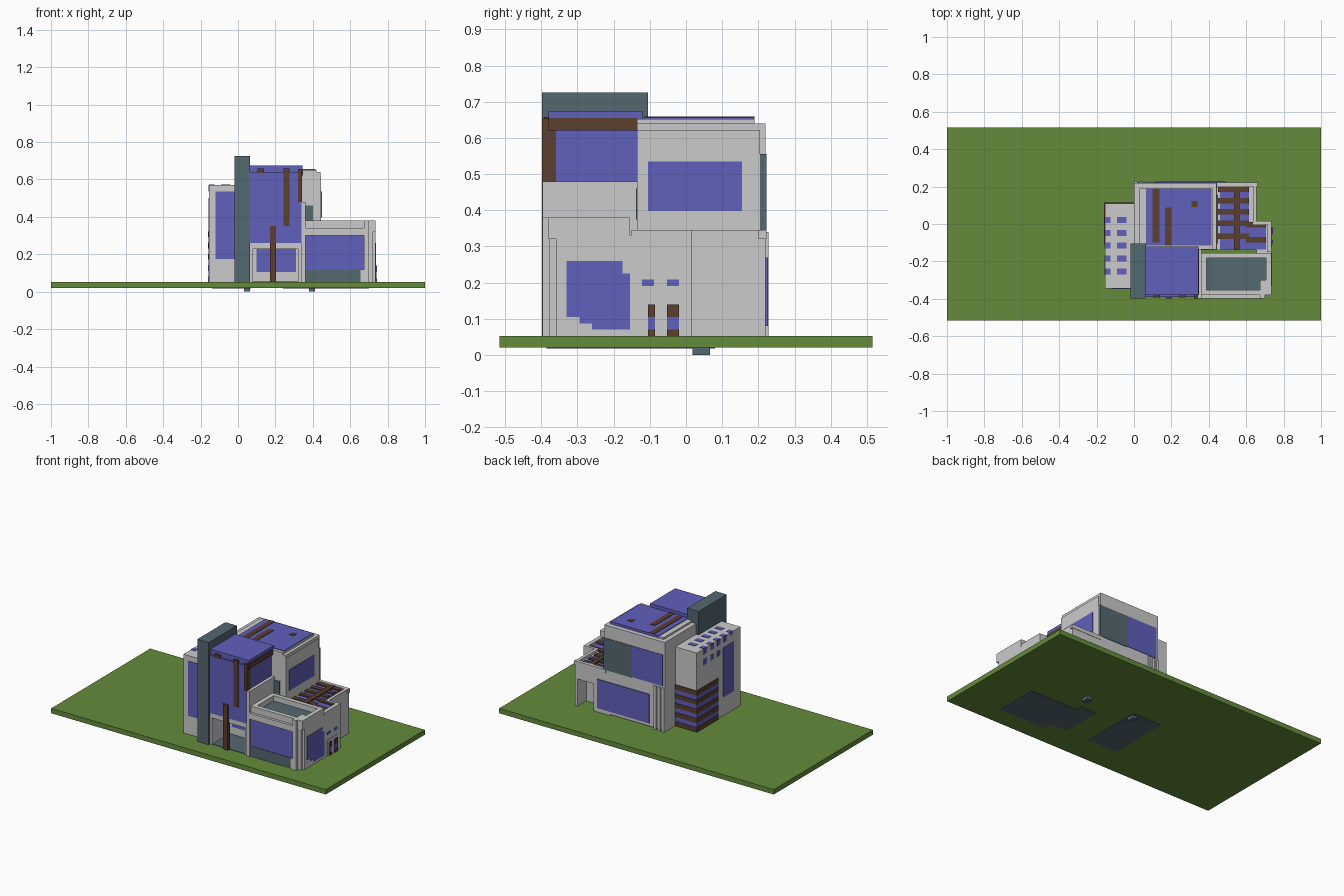
import bpy, bmesh


def material(name, rgb):
    m = bpy.data.materials.new(name)
    m.diffuse_color = (*rgb, 1)
    return m


GLASS = material("blue_glass", (0.12, 0.115, 0.5))
WOOD = material("brown_wood", (0.1, 0.05, 0.03))
SLATE = material("slate", (0.09, 0.14, 0.165))
GRASS = material("grass", (0.13, 0.26, 0.045))
G = 0.052   # ground surface
E = 0.003   # thickness by which panels stand proud of walls


def boxes(name, mat, *items):
    """One object made of axis-aligned boxes (x0, x1, y0, y1, z0, z1)."""
    bm = bmesh.new()
    for x0, x1, y0, y1, z0, z1 in items:
        vs = bmesh.ops.create_cube(bm, size=1)["verts"]
        for v in vs:
            v.co = (x1 if v.co.x > 0 else x0,
                    y1 if v.co.y > 0 else y0,
                    z1 if v.co.z > 0 else z0)
    me = bpy.data.meshes.new(name)
    bm.to_mesh(me)
    bm.free()
    if mat:
        me.materials.append(mat)
    ob = bpy.data.objects.new(name, me)
    bpy.context.collection.objects.link(ob)
    return ob


def ring(x0, x1, y0, y1, z0, z1, t):
    """Four walls of thickness t around a rectangle."""
    return [(x0, x1, y0, y0 + t, z0, z1), (x0, x1, y1 - t, y1, z0, z1),
            (x0, x0 + t, y0 + t, y1 - t, z0, z1), (x1 - t, x1, y0 + t, y1 - t, z0, z1)]


# Ground, foundation plates and feet
boxes("lawn", GRASS, (-1, 1, -0.515, 0.515, 0.02, G))
boxes("foundation_plates", SLATE,
      (0.36, 0.70, -0.385, -0.10, 0.018, 0.03), (0.24, 0.36, -0.33, -0.06, 0.018, 0.03),
      (-0.14, 0.07, -0.33, 0.08, 0.018, 0.03))
boxes("foundation_feet", SLATE,
      *[(x, x + 0.033, 0.018, 0.067, 0, 0.022) for x in (0.032, 0.38)])

# Tall slate fin
boxes("slate_tower", SLATE, (-0.018, 0.065, -0.398, -0.105, G, 0.725))

# Left wing with wrapped stripes and a grid of small panes
boxes("left_wing", None, (-0.155, 0.01, -0.345, 0.11, G, 0.57))
boxes("left_wing_windows", GLASS,
      (-0.12, -0.018, -0.345 - E, -0.3, 0.175, 0.535),
      (-0.155 - E, -0.12, -0.275, -0.165, 0.175, 0.5))
boxes("left_wing_corner_glass", GLASS, (-0.155 - E, 0.0, -0.11, 0.11 + E, G, 0.32))
boxes("left_wing_stripes", WOOD,
      *[(-0.155 - 2 * E, 0.0, -0.11, 0.11 + 2 * E, G + i * 0.06, G + i * 0.06 + 0.03)
        for i in range(5)])
rows = [0.022 - i * 0.069 for i in range(5)]
boxes("roof_panes", GLASS,
      *[(x0, x1, y - 0.016, y + 0.016, 0.55, 0.57 + E)
        for y in rows for x0, x1 in ((-0.155, -0.125), (-0.09, -0.04))],
      *[(-0.155 - E, -0.14, y - 0.016, y + 0.016, z, z + 0.035)
        for y in rows[:4] for z in (0.535, 0.465)])

# Front glass volume over a recessed entrance
boxes("front_glass_volume", GLASS, (0.065, 0.34, -0.39, -0.115, 0.26, 0.64))
boxes("front_roof", GLASS, (0.065, 0.345, -0.38, -0.12, 0.64, 0.675))
boxes("front_trim", WOOD,
      (0.242, 0.275, -0.39 - E, -0.38, 0.35, 0.658),
      (0.105, 0.14, -0.39 - E, -0.375, 0.635, 0.658),
      (0.322, 0.343, -0.398, -0.36, 0.48, 0.655),
      (0.322, 0.348, -0.38, -0.135, 0.62, 0.655))
boxes("entrance_shell", None,
      (0.065, 0.34, -0.385, -0.115, 0.228, 0.26),
      (0.065, 0.08, -0.385, -0.2, G, 0.23),
      (0.32, 0.342, -0.385, -0.2, G, 0.23),
      (0.065, 0.34, -0.2, -0.11, G, 0.23))
boxes("entrance_window", GLASS, (0.1, 0.31, -0.2 - E, -0.19, 0.105, 0.228))
boxes("entrance_floor", SLATE, (0.08, 0.32, -0.38, -0.2, G, G + E))
boxes("entrance_post", WOOD, (0.17, 0.203, -0.397, -0.372, G, 0.35))
boxes("side_wall", None, (0.34, 0.36, -0.397, -0.135, G, 0.48))

# Rear main block
boxes("rear_block", None,
      (0.0, 0.445, -0.135, 0.205, G, 0.622), (0.0, 0.43, -0.12, 0.22, 0.06, 0.622),
      (0.0, 0.44, -0.135, 0.22, 0.555, 0.64), (0.03, 0.42, -0.135, 0.19, 0.62, 0.652))
boxes("rear_roof", GLASS, (0.065, 0.415, -0.115, 0.19, 0.64, 0.656))
boxes("rear_roof_strips", WOOD,
      (0.1, 0.135, -0.1, 0.19, 0.65, 0.656 + E), (0.165, 0.2, -0.115, 0.088, 0.65, 0.656 + E),
      (0.308, 0.34, 0.09, 0.124, 0.65, 0.656 + E))
boxes("rear_glass", GLASS,
      (0.4, 0.445 + E, -0.105, 0.155, 0.398, 0.535),
      (0.015, 0.24, 0.2, 0.22 + E, 0.35, 0.555),
      (0.11, 0.49, 0.2, 0.22 + 2 * E, 0.08, 0.27))
boxes("rear_slate_panels", SLATE,
      (0.24, 0.445, 0.204, 0.22 + E, 0.345, 0.555),
      (0.36, 0.4, -0.135 - E, -0.12, 0.375, 0.46))
boxes("rear_corner_pillars", None,
      *[(x, x + 0.018, 0.2, 0.228, G, 0.34) for x in (0.0, 0.03, 0.06)])

# Terrace block at the back right, with a doorway at the rear
boxes("terrace_block", None,
      (0.4, 0.52, -0.14, 0.22, G, 0.33), (0.52, 0.655, -0.14, 0.13, G, 0.33),
      (0.635, 0.655, 0.13, 0.22, G, 0.33), (0.52, 0.64, 0.13, 0.22, 0.23, 0.33),
      (0.655, 0.735, -0.16, 0.015, G, 0.33))
boxes("terrace_parapet", None,
      (0.43, 0.66, 0.2, 0.222, 0.32, 0.346), (0.635, 0.655, 0.015, 0.2, 0.32, 0.346),
      (0.635, 0.735, -0.002, 0.015, 0.32, 0.346), (0.71, 0.735, -0.15, 0.0, 0.32, 0.346))
boxes("terrace_deck", GLASS,
      (0.46, 0.615, -0.135, 0.195, 0.32, 0.335), (0.615, 0.705, -0.135, 0.0, 0.32, 0.335))
boxes("terrace_slats", WOOD,
      (0.535, 0.565, -0.135, 0.205, 0.33, 0.346),
      *[(0.45, 0.615, y, y + 0.03, 0.33, 0.342) for y in (-0.08, -0.01, 0.05, 0.11, 0.17)],
      *[(0.6, 0.705, y, y + 0.03, 0.33, 0.342) for y in (-0.1, -0.02)])

# Front right block with stepped corner and sunken slate roof
steps = [(0.70, -0.397), (0.722, -0.377), (0.735, -0.36)]
boxes("front_right_block", None,
      (0.36, 0.735, -0.36, -0.155, G, 0.325),
      *[(0.675, x, y, -0.3, G, 0.38) for x, y in steps],
      (0.36, 0.70, -0.397, -0.35, 0.3, 0.34))
boxes("front_right_parapet", None, *ring(0.36, 0.735, -0.38, -0.155, 0.32, 0.38, 0.028))
boxes("front_right_roof", SLATE, (0.385, 0.71, -0.355, -0.18, 0.32, 0.345))
boxes("front_right_window", GLASS, (0.36, 0.675, -0.385, -0.35, 0.12, 0.3))
boxes("front_right_plinth", SLATE, (0.36, 0.655, -0.388, -0.35, G, 0.12))
boxes("front_right_post", None, (0.655, 0.678, -0.395, -0.35, G, 0.12))

# Stepped window and small door panels on the right side
boxes("side_stepped_window", GLASS,
      (0.7, 0.735 + E, -0.33, -0.175, 0.105, 0.26), (0.7, 0.735 + E, -0.26, -0.155, 0.07, 0.225),
      (0.7, 0.735 + E, -0.295, -0.26, 0.087, 0.11))
cols = [(-0.105, -0.085), (-0.053, -0.02)]
boxes("side_door_frame", None, (0.73, 0.735 + E, -0.122, -0.017, G, 0.157))
boxes("side_door_glass", GLASS,
      *[(0.72, 0.735 + 2 * E, a, b, G, 0.14) for a, b in cols],
      *[(0.72, 0.735 + E, a, b, 0.19, 0.208) for a, b in ((-0.122, -0.088), cols[1])])
boxes("side_door_panels", WOOD,
      *[(0.72, 0.735 + 3 * E, a, b, z0, z1)
        for a, b in cols for z0, z1 in ((G, 0.07), (0.105, 0.14))])
